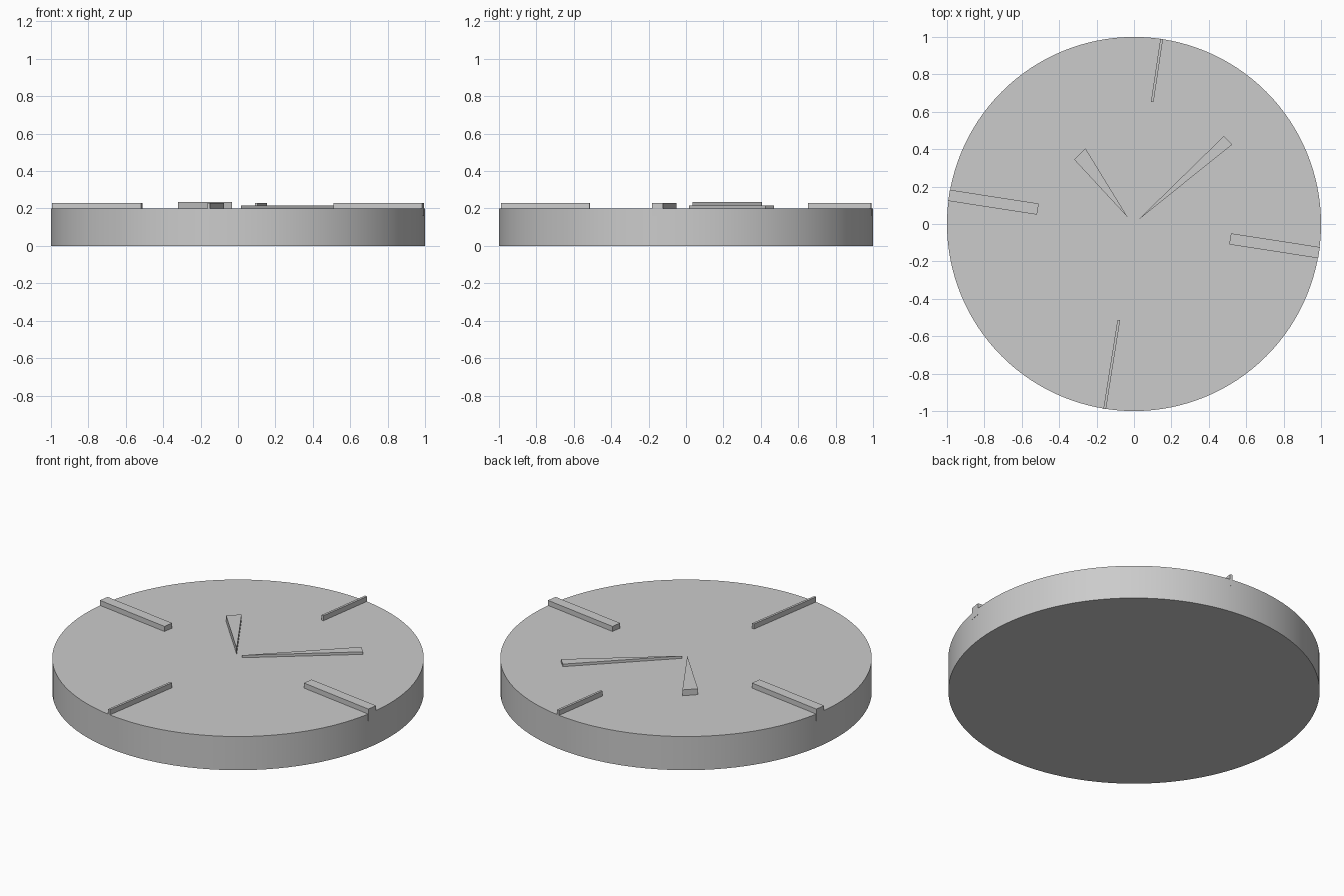
import bpy, bmesh, math
from mathutils import Vector

cube = bpy.data.objects.get("Cube")
if cube:
    bpy.data.objects.remove(cube, do_unlink=True)

# One plain material for the whole clock
grey = bpy.data.materials.new("light_grey")
grey.use_nodes = True
colour = (0.6, 0.6, 0.6, 1)
grey.diffuse_color = colour
grey.node_tree.nodes["Principled BSDF"].inputs["Base Color"].default_value = colour


def prism(name, outline, bottom, top):
    """Extrude a flat outline of (x, y) points from bottom to top."""
    bm = bmesh.new()
    face = bm.faces.new([bm.verts.new((x, y, bottom)) for x, y in outline])
    new = bmesh.ops.extrude_face_region(bm, geom=[face])["geom"]
    verts = [v for v in new if isinstance(v, bmesh.types.BMVert)]
    bmesh.ops.translate(bm, verts=verts, vec=(0, 0, top - bottom))
    bmesh.ops.recalc_face_normals(bm, faces=bm.faces)
    mesh = bpy.data.meshes.new(name)
    bm.to_mesh(mesh)
    bm.free()
    mesh.materials.append(grey)
    obj = bpy.data.objects.new(name, mesh)
    bpy.context.collection.objects.link(obj)
    return obj


def marker(name, degrees, inner, width):
    """Radial bar sunk into the dial and reaching its rim."""
    a = math.radians(degrees)
    along = Vector((math.cos(a), math.sin(a)))
    side = Vector((-along.y, along.x)) * width / 2
    outline = [along * inner - side, along * 1.001 - side,
               along * 1.001 + side, along * inner + side]
    return prism(name, outline, 0.16, 0.23)


# Round dial
bpy.ops.mesh.primitive_cylinder_add(vertices=128, radius=1, depth=0.2, location=(0, 0, 0.1))
dial = bpy.context.object
dial.name = "dial"
dial.data.materials.append(grey)
bpy.ops.object.shade_smooth_by_angle(angle=math.radians(30))

# Four hour markers: wide at the sides, thin at front and back
marker("left_marker", -8.8, 0.52, 0.06)
marker("right_marker", 171.2, 0.52, 0.06)
marker("back_marker", 81.5, 0.66, 0.014)
marker("front_marker", 261, 0.52, 0.014)

# Tapered hands
prism("minute_hand", [(0.015, 0.015), (0.525, 0.425), (0.48, 0.47)], 0.195, 0.215)
prism("hour_hand", [(-0.033, 0.035), (-0.26, 0.405), (-0.32, 0.345)], 0.195, 0.235)
